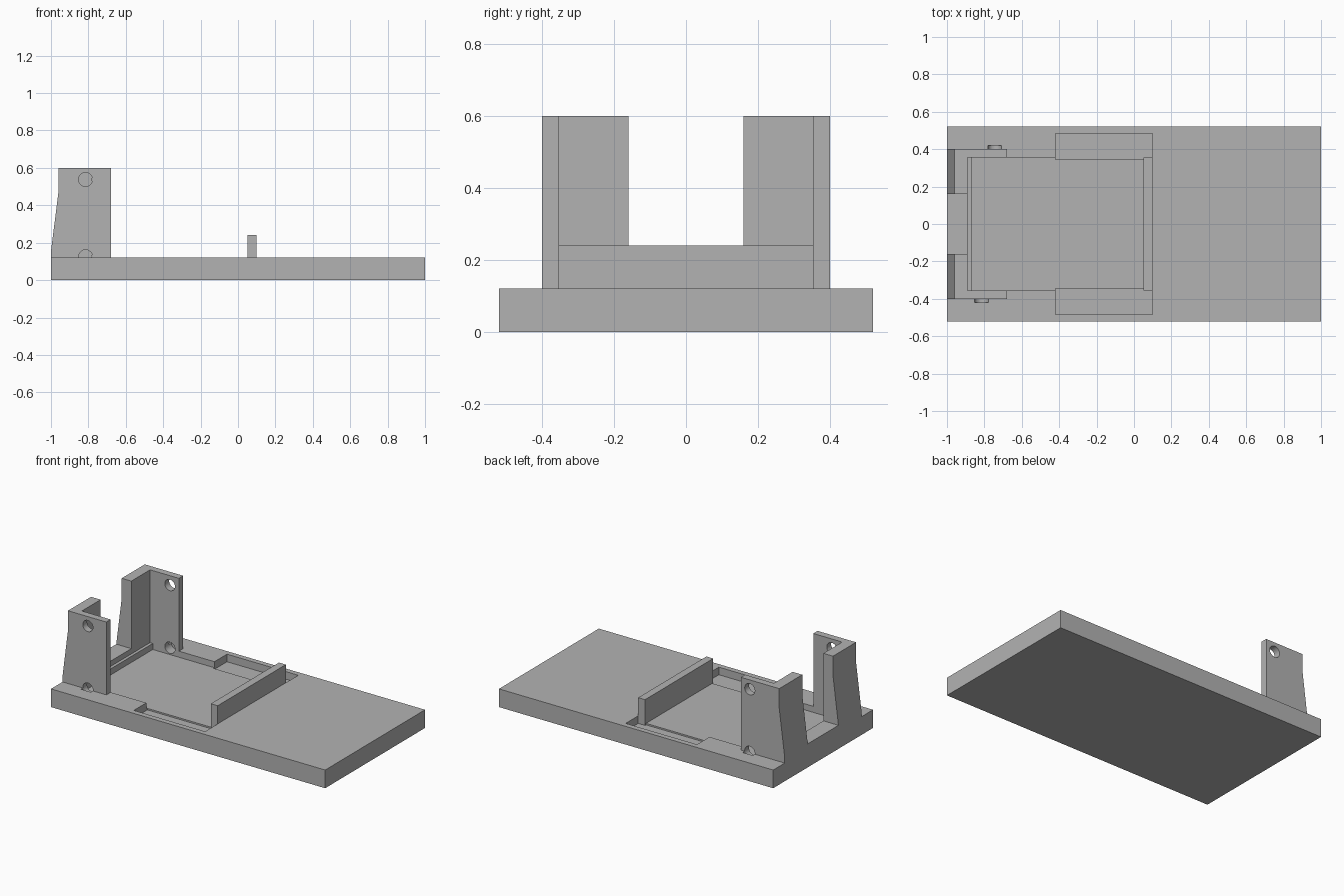
import bpy, bmesh
from mathutils import Matrix, Vector

old = bpy.data.objects.get("Cube")
if old:
    bpy.data.objects.remove(old, do_unlink=True)

grey = bpy.data.materials.new("plain grey")
grey.use_nodes = True
grey.diffuse_color = (0.45, 0.45, 0.45, 1)
grey.node_tree.nodes["Principled BSDF"].inputs["Base Color"].default_value = grey.diffuse_color


def add_object(name, bm):
    bmesh.ops.recalc_face_normals(bm, faces=bm.faces)
    mesh = bpy.data.meshes.new(name)
    bm.to_mesh(mesh)
    bm.free()
    mesh.materials.append(grey)
    obj = bpy.data.objects.new(name, mesh)
    bpy.context.collection.objects.link(obj)
    return obj


def box(name, low, high):
    low, high = Vector(low), Vector(high)
    bm = bmesh.new()
    place = Matrix.Translation((low + high) / 2) @ Matrix.Diagonal((*(high - low), 1))
    bmesh.ops.create_cube(bm, size=1, matrix=place)
    return add_object(name, bm)


def extrude_y(name, profile, y0, y1):
    bm = bmesh.new()
    face = bm.faces.new([bm.verts.new((x, y0, z)) for x, z in profile])
    moved = bmesh.ops.extrude_face_region(bm, geom=[face])["geom"]
    verts = [v for v in moved if isinstance(v, bmesh.types.BMVert)]
    bmesh.ops.translate(bm, verts=verts, vec=(0, y1 - y0, 0))
    return add_object(name, bm)


def bore(name, x, y, z, length):
    bm = bmesh.new()
    place = Matrix.Translation((x, y, z)) @ Matrix.Rotation(1.5708, 4, "X")
    bmesh.ops.create_cone(bm, cap_ends=True, segments=32, radius1=0.037,
                          radius2=0.037, depth=length, matrix=place)
    return add_object(name, bm)


def cut(target, cutter):
    cutter.hide_render = True
    mod = target.modifiers.new("cut", "BOOLEAN")
    mod.operation, mod.solver, mod.object = "DIFFERENCE", "EXACT", cutter
    bpy.context.view_layer.objects.active = target
    bpy.ops.object.modifier_apply(modifier=mod.name)


def discard(obj):
    bpy.data.objects.remove(obj, do_unlink=True)


# Base plate with its main pocket
base = box("base_plate", (-1, -0.52, 0), (1, 0.52, 0.12))
pocket = box("pocket_cutter", (-0.87, -0.355, 0.08), (0.05, 0.355, 0.2))
cut(base, pocket)
discard(pocket)

# Corner brackets: tapered blocks hollowed to an L, each with two screw holes
profile = [(-1, 0.12), (-1, 0.155), (-0.96, 0.47), (-0.96, 0.6), (-0.68, 0.6), (-0.68, 0.12)]
for name, side, hole_x in (("right_bracket", -1, -0.815), ("left_bracket", 1, -0.745)):
    bracket = extrude_y(name, profile, side * 0.16, side * 0.4)
    ys = sorted((0, side * 0.355))
    hollow = box("hollow_cutter", (-0.89, ys[0], 0), (-0.5, ys[1], 0.8))
    upper = bore("upper_hole_cutter", hole_x, side * 0.38, 0.538, 0.2)
    lower = bore("lower_hole_cutter", hole_x, side * 0.371, 0.125, 0.1)
    for cutter in (hollow, upper, lower):
        cut(bracket, cutter)
    cut(base, lower)

    # Deeper side pocket beside the main one
    ys = sorted((side * 0.345, side * 0.485))
    recess = box("side_pocket_cutter", (-0.42, ys[0], 0.07), (0.1, ys[1], 0.2))
    cut(base, recess)
    for cutter in (hollow, upper, lower, recess):
        discard(cutter)

# Low sill between the brackets and the upright stop wall
box("end_sill", (-1, -0.16, 0.12), (-0.89, 0.16, 0.155))
box("stop_wall", (0.05, -0.355, 0.07), (0.1, 0.355, 0.24))
